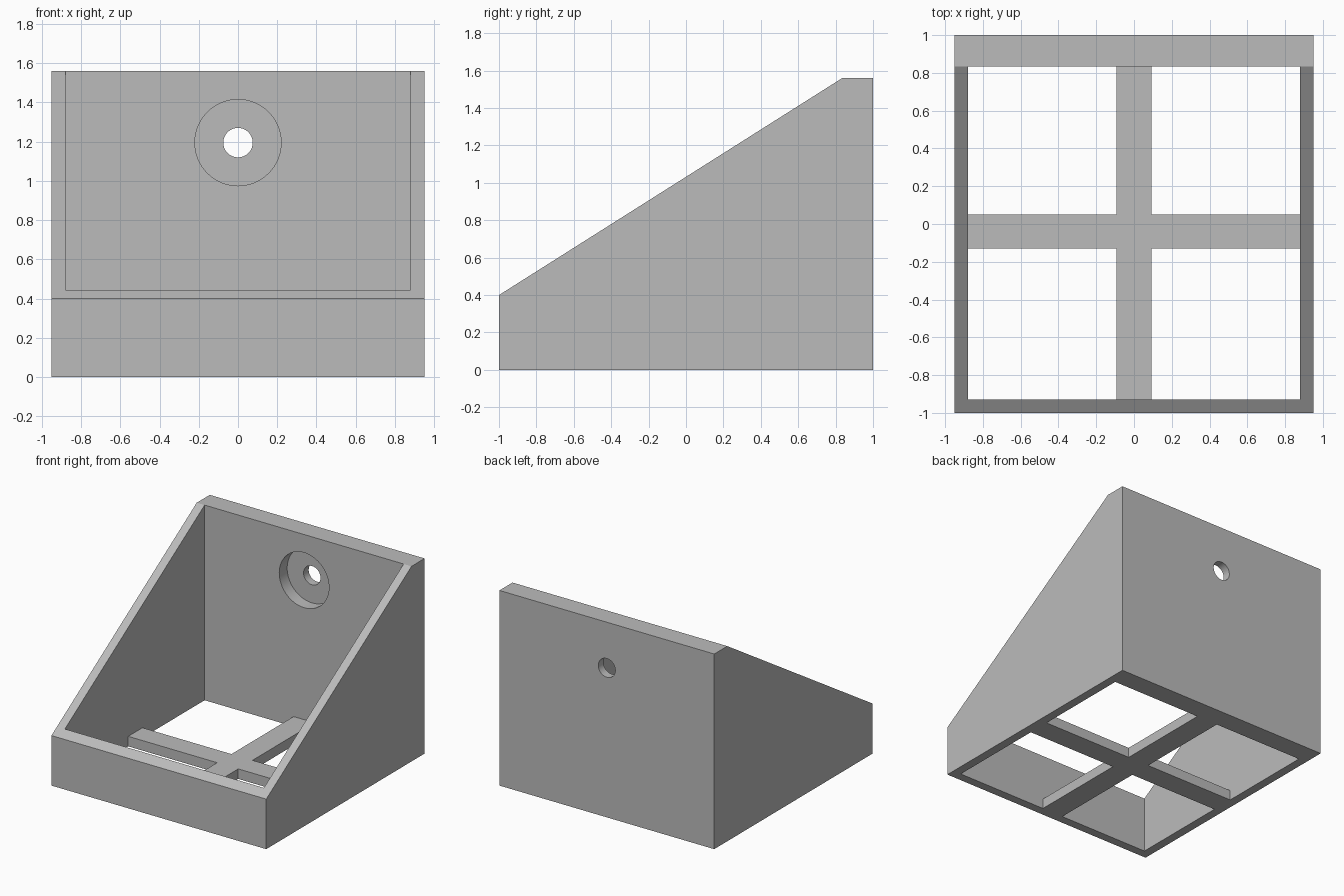
import bpy
import bmesh
import math
from mathutils import Matrix

default = bpy.data.objects.get("Cube")
if default:
    bpy.data.objects.remove(default, do_unlink=True)

GREY = (0.5, 0.5, 0.5, 1.0)
grey = bpy.data.materials.new("plain grey")
grey.use_nodes = True
grey.diffuse_color = GREY
grey.node_tree.nodes["Principled BSDF"].inputs["Base Color"].default_value = GREY


def add_object(name, bm):
    bmesh.ops.recalc_face_normals(bm, faces=bm.faces)
    mesh = bpy.data.meshes.new(name)
    bm.to_mesh(mesh)
    bm.free()
    mesh.materials.append(grey)
    obj = bpy.data.objects.new(name, mesh)
    bpy.context.collection.objects.link(obj)
    return obj


def prism(name, outline, half_width):
    """Extrude a (y, z) outline symmetrically along x."""
    bm = bmesh.new()
    face = bm.faces.new([bm.verts.new((-half_width, y, z)) for y, z in outline])
    new = bmesh.ops.extrude_face_region(bm, geom=[face])["geom"]
    verts = [v for v in new if isinstance(v, bmesh.types.BMVert)]
    bmesh.ops.translate(bm, verts=verts, vec=(2 * half_width, 0, 0))
    return add_object(name, bm)


def box(name, x, y, z):
    return prism_box(name, x, y, z)


def prism_box(name, x, y, z):
    """Box between the given (low, high) ranges."""
    bm = bmesh.new()
    size = [r[1] - r[0] for r in (x, y, z)]
    centre = [sum(r) / 2 for r in (x, y, z)]
    bmesh.ops.create_cube(bm, size=1, matrix=Matrix.Translation(centre) @ Matrix.Diagonal((*size, 1)))
    return add_object(name, bm)


def cylinder(name, radius, y, z):
    """Cylinder along y between the (low, high) range."""
    bm = bmesh.new()
    place = Matrix.Translation((0, sum(y) / 2, z)) @ Matrix.Rotation(math.pi / 2, 4, "X")
    bmesh.ops.create_cone(bm, cap_ends=True, segments=64, radius1=radius, radius2=radius,
                          depth=y[1] - y[0], matrix=place)
    return add_object(name, bm)


def combine(target, other, operation):
    """Apply a boolean and remove the helper object."""
    other.hide_render = True
    mod = target.modifiers.new(operation.title(), "BOOLEAN")
    mod.operation = operation
    mod.solver = "EXACT"
    mod.object = other
    bpy.context.view_layer.objects.active = target
    bpy.ops.object.modifier_apply(modifier=mod.name)
    bpy.data.objects.remove(other, do_unlink=True)


# Wedge-shaped housing, hollowed right through
WALL_X, BACK, FRONT = 0.88, 0.835, -0.93
housing = prism("housing", [(-1, 0), (1, 0), (1, 1.56), (BACK, 1.56), (-1, 0.4)], 0.95)
combine(housing, box("cavity", (-WALL_X, WALL_X), (FRONT, BACK), (-1, 3)), "DIFFERENCE")

# Floor cross, set slightly into the walls before merging
BAR = (0, 0.08)
combine(housing, box("long_bar", (-0.093, 0.093), (FRONT - 0.03, BACK + 0.03), BAR), "UNION")
combine(housing, box("cross_bar", (-WALL_X - 0.03, WALL_X + 0.03), (-0.13, 0.05), BAR), "UNION")

# Counterbored screw hole in the back wall
HOLE_Z = 1.195
combine(housing, cylinder("counterbore", 0.22, (0.5, 0.935), HOLE_Z), "DIFFERENCE")
combine(housing, cylinder("screw_hole", 0.075, (0.5, 1.5), HOLE_Z), "DIFFERENCE")

# Smooth the bores, keep the edges crisp
bpy.ops.object.select_all(action="DESELECT")
housing.select_set(True)
bpy.context.view_layer.objects.active = housing
bpy.ops.object.shade_smooth_by_angle(angle=math.radians(30))
